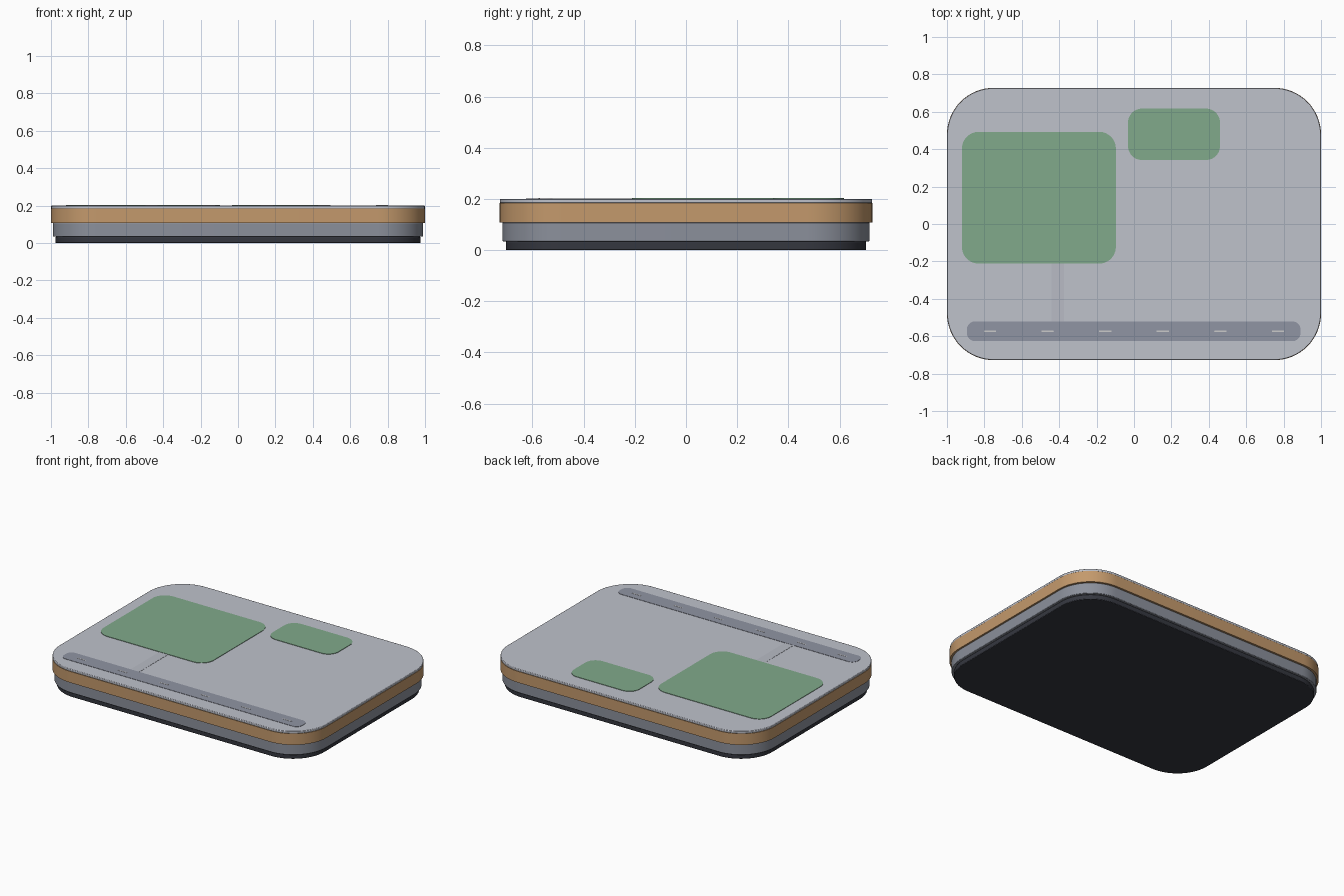
import bpy, bmesh, math

if "Cube" in bpy.data.objects:
    bpy.data.objects.remove(bpy.data.objects["Cube"])


def material(name, rgb):
    m = bpy.data.materials.new(name)
    m.diffuse_color = (*rgb, 1)
    m.use_nodes = True
    m.node_tree.nodes["Principled BSDF"].inputs["Base Color"].default_value = m.diffuse_color
    return m


def slab(name, x0, x1, y0, y1, z0, z1, radius, mat, segs=12, bevel=0.0):
    """Extruded rounded rectangle with an optional softened rim."""
    bm = bmesh.new()
    verts = []
    corners = [(x1 - radius, y1 - radius), (x0 + radius, y1 - radius),
               (x0 + radius, y0 + radius), (x1 - radius, y0 + radius)]
    for q, (cx, cy) in enumerate(corners):
        for i in range(segs + 1):
            a = math.pi / 2 * (q + i / segs)
            verts.append(bm.verts.new((cx + radius * math.cos(a),
                                       cy + radius * math.sin(a), z0)))
    face = bm.faces.new(verts)
    ext = bmesh.ops.extrude_face_region(bm, geom=[face], use_keep_orig=True)
    for v in ext["geom"]:
        if isinstance(v, bmesh.types.BMVert):
            v.co.z = z1
    bmesh.ops.recalc_face_normals(bm, faces=bm.faces[:])
    mesh = bpy.data.meshes.new(name)
    bm.to_mesh(mesh)
    bm.free()
    ob = bpy.data.objects.new(name, mesh)
    bpy.context.collection.objects.link(ob)
    mesh.materials.append(mat)
    if bevel:
        mod = ob.modifiers.new("rim", 'BEVEL')
        mod.width = bevel
        mod.segments = 2
        mod.limit_method = 'ANGLE'
        mod.angle_limit = math.radians(40)
    bpy.ops.object.select_all(action='DESELECT')
    ob.select_set(True)
    bpy.context.view_layer.objects.active = ob
    bpy.ops.object.shade_smooth_by_angle(angle=math.radians(35))
    return ob


def layer(name, hx, hy, z0, z1, radius, mat, bevel):
    return slab(name, -hx, hx, -hy, hy, z0, z1, radius, mat, 16, bevel)


dark = material("dark_foot", (0.035, 0.038, 0.05))
steel = material("steel_grey", (0.26, 0.28, 0.33))
wood = material("tan_band", (0.55, 0.32, 0.15))
pave = material("pavement", (0.52, 0.54, 0.60))
grass = material("grass", (0.22, 0.40, 0.26))
asphalt = material("asphalt", (0.28, 0.30, 0.37))
paint = material("lane_paint", (0.85, 0.86, 0.88))
path = material("footpath", (0.48, 0.50, 0.56))

# Stacked plinth layers
layer("foot_layer", 0.976, 0.704, 0.0, 0.034, 0.235, dark, 0.004)
layer("lower_layer", 0.99, 0.717, 0.034, 0.108, 0.245, steel, 0.003)
layer("tan_layer", 1.0, 0.728, 0.108, 0.184, 0.25, wood, 0.0)
layer("top_layer", 0.999, 0.727, 0.184, 0.2, 0.25, pave, 0.003)

# Lawns, road and connecting path, almost flush with the top
slab("large_lawn", -0.92, -0.097, -0.212, 0.493, 0.198, 0.203, 0.09, grass)
slab("small_lawn", -0.032, 0.46, 0.342, 0.617, 0.198, 0.203, 0.075, grass)
slab("road", -0.893, 0.89, -0.626, -0.521, 0.198, 0.202, 0.042, asphalt)
slab("footpath", -0.44, -0.375, -0.522, -0.21, 0.198, 0.2012, 0.002, path, 1)

# Lane dashes
for i in range(6):
    x = -0.77 + i * 0.308
    slab(f"lane_dash_{i + 1}", x - 0.033, x + 0.033, -0.577, -0.57,
         0.2, 0.203, 0.001, paint, 1)
